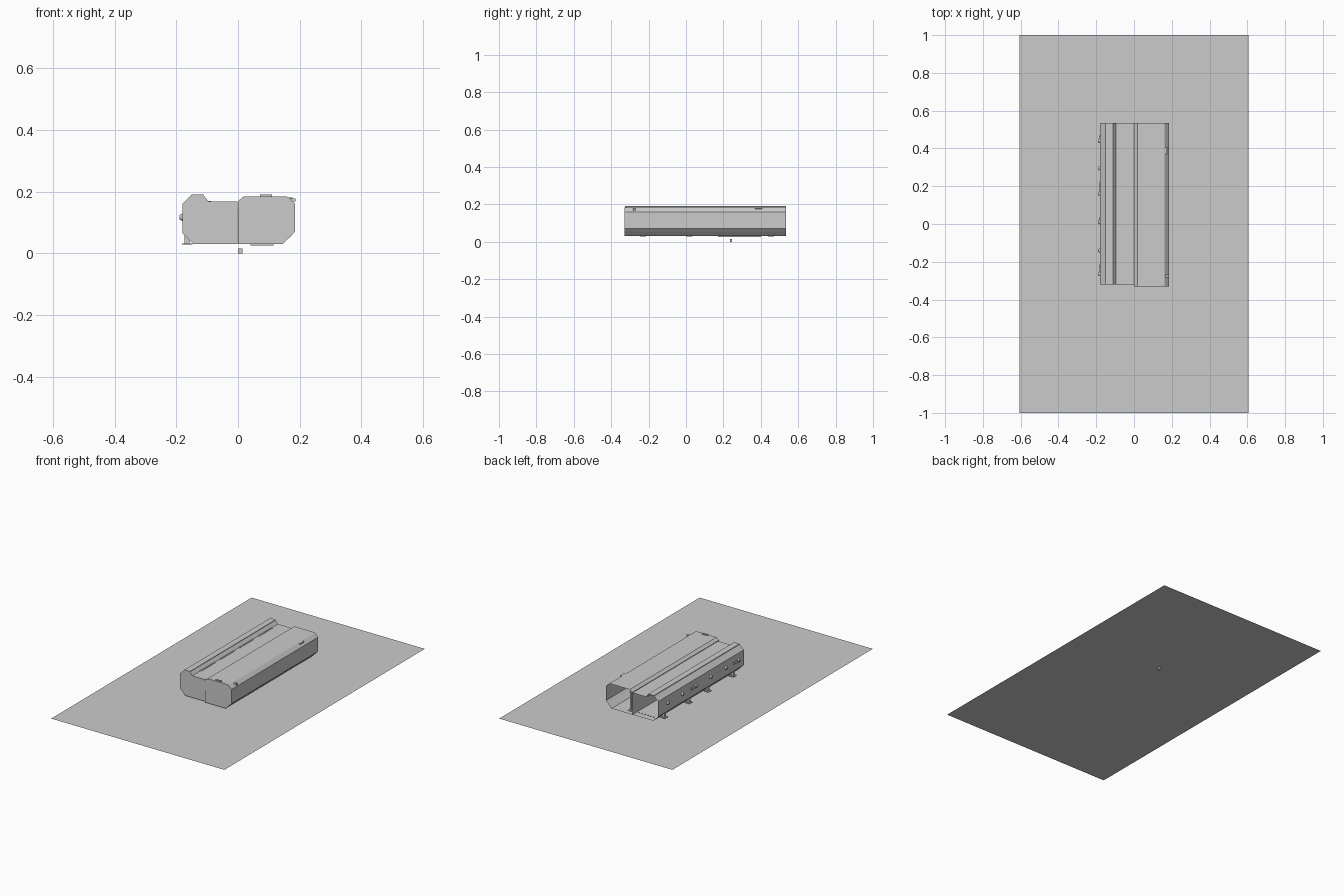
import bpy, bmesh, math
from mathutils import Matrix

if "Cube" in bpy.data.objects:
    bpy.data.objects.remove(bpy.data.objects["Cube"])

Y_BACK = 0.535


def finish(bm, name):
    me = bpy.data.meshes.new(name)
    bm.to_mesh(me)
    bm.free()
    ob = bpy.data.objects.new(name, me)
    bpy.context.collection.objects.link(ob)
    return ob


def sleeve(name, pts, y0, y1):
    """Folded sheet housing: closed profile swept along y, front capped, back open."""
    bm = bmesh.new()
    a = [bm.verts.new((x, y0, z)) for x, z in pts]
    b = [bm.verts.new((x, y1, z)) for x, z in pts]
    n = len(pts)
    for i in range(n):
        j = (i + 1) % n
        bm.faces.new((a[i], a[j], b[j], b[i]))
    bm.faces.new(a[::-1])
    bmesh.ops.recalc_face_normals(bm, faces=bm.faces)
    return finish(bm, name)


def box(name, x, y, z):
    bm = bmesh.new()
    size = [r[1] - r[0] for r in (x, y, z)]
    mid = [(r[1] + r[0]) / 2 for r in (x, y, z)]
    bmesh.ops.create_cube(bm, size=1, matrix=Matrix.Translation(mid) @ Matrix.Diagonal((*size, 1)))
    return finish(bm, name)


def knob(name, x, y, z, r, depth):
    """Short tapered button pointing towards -x."""
    bm = bmesh.new()
    m = Matrix.Translation((x - depth / 2, y, z)) @ Matrix.Rotation(-math.pi / 2, 4, 'Y')
    bmesh.ops.create_cone(bm, cap_ends=True, segments=12, radius1=r, radius2=r * 0.6,
                          depth=depth, matrix=m)
    return finish(bm, name)


def bracket(name, x, y, z0, z1, w):
    """Foot: flat plate with an upright web and a smaller top plate."""
    box(name + "_plate", (x - w, x + w), (y - 0.016, y + 0.016), (z0, z0 + 0.003))
    box(name + "_web", (x - w * 0.5, x + w * 0.5), (y - 0.006, y + 0.006), (z0 + 0.003, z1 - 0.003))
    box(name + "_top", (x - w * 0.7, x + w * 0.7), (y - 0.011, y + 0.011), (z1 - 0.003, z1))


# Base sheet below the housing
bm = bmesh.new()
bmesh.ops.create_grid(bm, x_segments=1, y_segments=1, size=1,
                      matrix=Matrix.Translation((0, 0, 0.021)) @ Matrix.Diagonal((0.605, 1, 1, 1)))
finish(bm, "base_sheet")

# Two folded housings side by side, sharing the divider at x = 0
sleeve("right_housing", [(0, 0.03), (0.145, 0.03), (0.172, 0.056), (0.185, 0.07), (0.185, 0.16),
                         (0.164, 0.181), (0.158, 0.184), (0.018, 0.184), (0.001, 0.17)],
       -0.33, Y_BACK)
sleeve("left_housing", [(-0.001, 0.03), (-0.145, 0.03), (-0.18, 0.065), (-0.18, 0.161),
                        (-0.152, 0.188), (-0.112, 0.188), (-0.095, 0.168), (-0.001, 0.168)],
       -0.32, Y_BACK)

# Ridge cap, roof slots and raised seams
box("ridge_cap", (-0.15, -0.112), (-0.32, Y_BACK), (0.187, 0.191))
for i in range(4):
    y = -0.24 + i * 0.19
    box(f"roof_slot_{i}", (-0.096, -0.088), (y, y + 0.14), (0.167, 0.170))
box("inner_ledge", (-0.092, -0.05), (-0.31, Y_BACK - 0.02), (0.159, 0.161))

# Latch and edge lugs
box("front_latch", (0.072, 0.11), (-0.325, -0.315), (0.183, 0.190))
box("right_front_lug", (0.165, 0.186), (-0.283, -0.27), (0.168, 0.177))
box("right_rear_lug", (0.158, 0.176), (0.37, 0.405), (0.174, 0.181))
box("front_slot", (-0.006, -0.001), (-0.324, -0.319), (0.10, 0.165))

# Row of buttons on the left wall
for i, y in enumerate((0.44, 0.295, 0.16, 0.01, -0.14, -0.265)):
    knob(f"wall_button_{i}", -0.18, y, 0.117, 0.012, 0.01)
for i, y in enumerate((0.19, -0.235)):
    box(f"wall_tab_{i}", (-0.186, -0.18), (y - 0.018, y + 0.018), (0.108, 0.122))

# Feet under the left wall and the post inside the open end
for i, y in enumerate((0.455, 0.21, 0.02, -0.23)):
    bracket(f"left_foot_{i}", -0.165, y, 0.028, 0.064, 0.017)
bracket("inner_post", 0.038, 0.49, 0.031, 0.15, 0.012)

# Small fittings on the floor and underside
for i in range(6):
    x = -0.12 + i * 0.02
    box(f"floor_stud_{i}", (x - 0.003, x + 0.003), (0.49, 0.496), (0.03, 0.033))
box("under_rail", (0.04, 0.115), (0.17, 0.40), (0.026, 0.030))
box("under_peg", (0.0, 0.015), (0.235, 0.247), (0.0, 0.016))
